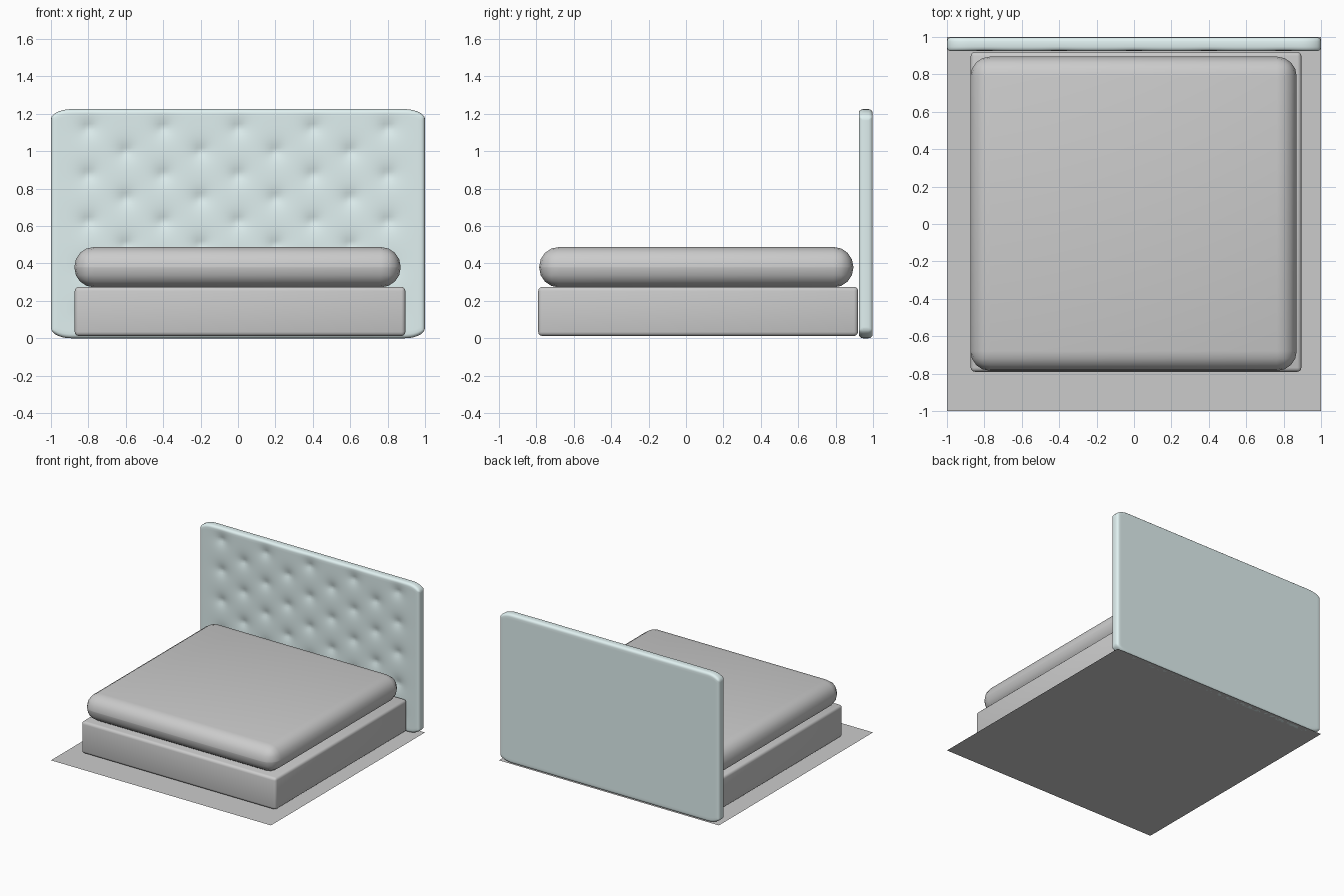
import bpy, bmesh, math

if "Cube" in bpy.data.objects:
    bpy.data.objects.remove(bpy.data.objects["Cube"])


def finish(name, bm, angle=40):
    bmesh.ops.recalc_face_normals(bm, faces=bm.faces)
    me = bpy.data.meshes.new(name)
    bm.to_mesh(me)
    bm.free()
    ob = bpy.data.objects.new(name, me)
    bpy.context.collection.objects.link(ob)
    bpy.ops.object.select_all(action='DESELECT')
    bpy.context.view_layer.objects.active = ob
    ob.select_set(True)
    bpy.ops.object.shade_smooth_by_angle(angle=math.radians(angle))
    return ob


def soft_box(name, lo, hi, radius, segments):
    bm = bmesh.new()
    bmesh.ops.create_cube(bm, size=1)
    for v in bm.verts:
        v.co = [a + (b - a) * (c + 0.5) for a, b, c in zip(lo, hi, v.co)]
    bmesh.ops.bevel(bm, geom=bm.edges[:], offset=radius, segments=segments,
                    profile=0.5, affect='EDGES')
    return finish(name, bm)


# Flat rug under the bed
bm = bmesh.new()
bmesh.ops.create_grid(bm, x_segments=1, y_segments=1, size=1)
finish("rug", bm)

# Bed base and mattress
soft_box("bed_base", (-0.873, -0.79, 0.012), (0.895, 0.92, 0.275), 0.022, 3)
soft_box("mattress", (-0.875, -0.785, 0.272), (0.87, 0.895, 0.488), 0.106, 4)

# Tufted headboard: a front and a back sheet joined round the rim
H, FRONT, BACK, ROUND = 1.225, 0.924, 0.998, 0.022
CORNER_X, CORNER_Z = 0.11, 0.055
buttons = []
for row in range(9):
    z = 1.125 - 0.125 * row
    n = 5 if row % 2 == 0 else 4
    buttons += [(0.4 * (i - (n - 1) / 2), z) for i in range(n)]


def steps(length, n):
    edge = [0, 0.003, 0.008, 0.014, 0.022, 0.04]
    mid = [0.06 + (length - 0.12) * i / n for i in range(n + 1)]
    return [e / length for e in edge + mid] + [1 - e / length for e in reversed(edge)]


def corner_drop(x):
    t = max(0, abs(x) - (1 - CORNER_X)) / CORNER_X
    return CORNER_Z * (1 - math.sqrt(max(0, 1 - t * t)))


def tuft(x, z):
    d = 0
    for bx, bz in buttons:
        r = math.hypot(x - bx, z - bz)
        if r < 0.3:
            d += 0.022 * math.exp(-(r / 0.045) ** 1.2)
    return d


bm = bmesh.new()
us, vs = steps(2, 94), steps(H, 60)


def sheet(front):
    grid = []
    for u in us:
        x = 2 * u - 1
        drop = corner_drop(x)
        col = []
        for v in vs:
            z = drop + (H - 2 * drop) * v
            edge = min(1 - abs(x), z - drop, H - drop - z)
            k = max(0, 1 - edge / ROUND)
            inset = ROUND * (1 - math.sqrt(max(0, 1 - k * k)))
            y = FRONT + inset + tuft(x, z) if front else BACK - inset
            col.append(bm.verts.new((x, y, z)))
        grid.append(col)
    for a, b in zip(grid, grid[1:]):
        for i in range(len(vs) - 1):
            bm.faces.new((a[i], b[i], b[i + 1], a[i + 1]))
    return ([c[0] for c in grid] + grid[-1][1:]
            + [c[-1] for c in reversed(grid[:-1])] + grid[0][-2:0:-1])


rim_a, rim_b = sheet(True), sheet(False)
for i in range(len(rim_a)):
    j = (i + 1) % len(rim_a)
    bm.faces.new((rim_a[i], rim_a[j], rim_b[j], rim_b[i]))
headboard = finish("headboard", bm, 60)

fabric = bpy.data.materials.new("pale_blue_fabric")
fabric.diffuse_color = (0.75, 0.88, 0.88, 1)
fabric.use_nodes = True
fabric.node_tree.nodes["Principled BSDF"].inputs["Base Color"].default_value = fabric.diffuse_color
headboard.data.materials.append(fabric)
